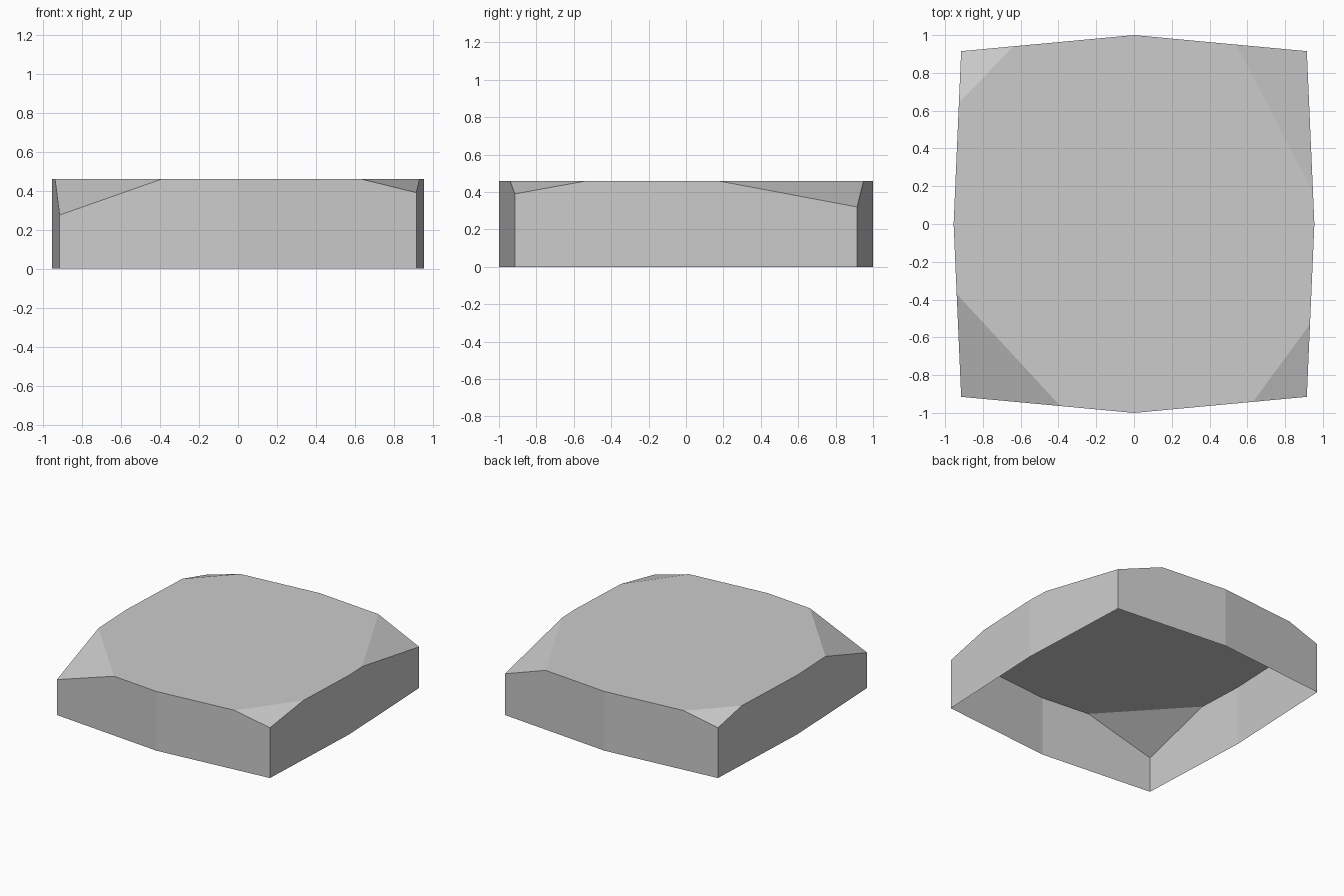
import bpy
import bmesh
from mathutils import Vector

cube = bpy.data.objects.get("Cube")
if cube:
    bpy.data.objects.remove(cube, do_unlink=True)

HEIGHT = 0.46
CORNER = 0.915   # half spacing of the four corners
MID_X = 0.955    # bulge of the sides
MID_Y = 1.0      # bulge of the front and back

stone = bpy.data.materials.new("stone_grey")
stone.use_nodes = True
grey = (0.6, 0.6, 0.6, 1)
stone.diffuse_color = grey
stone.node_tree.nodes["Principled BSDF"].inputs["Base Color"].default_value = grey


def bulge(mid, along):
    """Distance of the bulging outline from the centre."""
    return mid + (CORNER - mid) * along / CORNER


# Eight-sided slab with gently bulging sides
outline = [(-CORNER, -CORNER), (0, -MID_Y), (CORNER, -CORNER), (MID_X, 0),
           (CORNER, CORNER), (0, MID_Y), (-CORNER, CORNER), (-MID_X, 0)]
bm = bmesh.new()
base = bm.faces.new([bm.verts.new((x, y, 0)) for x, y in outline])
top = bmesh.ops.extrude_face_region(bm, geom=[base], use_keep_orig=True)["geom"]
for v in top:
    if isinstance(v, bmesh.types.BMVert):
        v.co.z = HEIGHT
bmesh.ops.recalc_face_normals(bm, faces=bm.faces[:])

# Chipped corners: side signs, corner height, cut along x, cut along y
chips = [(-1, -1, 0.275, 0.39, 0.37), (1, -1, 0.39, 0.63, 0.53),
         (1, 1, 0.32, 0.54, 0.17), (-1, 1, 0.39, 0.64, 0.64)]
for sx, sy, z, cx, cy in chips:
    corner = Vector((sx * CORNER, sy * CORNER, z))
    a = Vector((sx * cx, sy * bulge(MID_Y, cx), HEIGHT))
    b = Vector((sx * bulge(MID_X, cy), sy * cy, HEIGHT))
    normal = (a - corner).cross(b - corner).normalized()
    if normal.z < 0:
        normal.negate()
    cut = bmesh.ops.bisect_plane(
        bm, geom=bm.verts[:] + bm.edges[:] + bm.faces[:], dist=1e-5,
        plane_co=corner, plane_no=normal, clear_outer=True)
    bmesh.ops.holes_fill(bm, edges=[e for e in bm.edges if e.is_boundary], sides=0)

bmesh.ops.recalc_face_normals(bm, faces=bm.faces[:])

# Open underside
under = [f for f in bm.faces if f.normal.z < -0.9]
bmesh.ops.delete(bm, geom=under, context='FACES_ONLY')

mesh = bpy.data.meshes.new("stone_slab")
bm.to_mesh(mesh)
bm.free()
mesh.materials.append(stone)
slab = bpy.data.objects.new("stone_slab", mesh)
bpy.context.collection.objects.link(slab)
